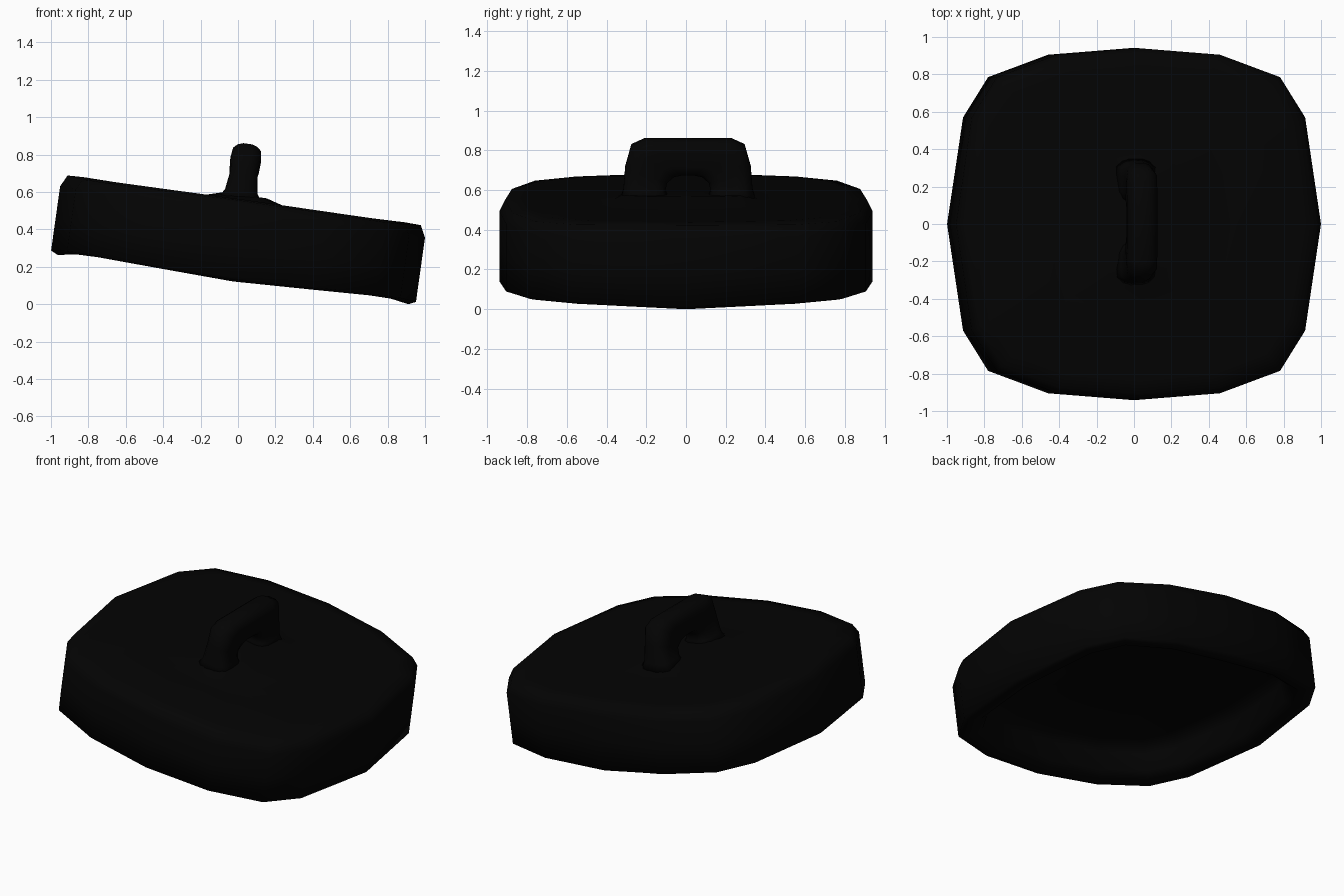
import bpy, bmesh, math

if "Cube" in bpy.data.objects:
    bpy.data.objects.remove(bpy.data.objects["Cube"])

TILT = math.radians(8)
mat = bpy.data.materials.new("black_glaze")
mat.diffuse_color = (0.001, 0.001, 0.001, 1)
mat.use_nodes = True
mat.node_tree.nodes["Principled BSDF"].inputs["Base Color"].default_value = mat.diffuse_color


def finish(name, bm):
    bmesh.ops.recalc_face_normals(bm, faces=bm.faces[:])
    me = bpy.data.meshes.new(name)
    bm.to_mesh(me)
    bm.free()
    me.materials.append(mat)
    for p in me.polygons:
        p.use_smooth = True
    ob = bpy.data.objects.new(name, me)
    bpy.context.collection.objects.link(ob)
    ob.location.z = 0.32
    ob.rotation_euler.y = TILT
    return ob


def bridge(bm, rings):
    for a, b in zip(rings, rings[1:]):
        n = len(a)
        for i in range(n):
            bm.faces.new((a[i], a[(i + 1) % n], b[(i + 1) % n], b[i]))


# Lid shell: rounded-square outline, mirrored from one quadrant
quad = [(0.985, 0), (0.90, 0.57), (0.765, 0.785), (0.44, 0.905), (0, 0.94)]
half = quad + [(-x, y) for x, y in quad[-2::-1]]
outline = half + [(x, -y) for x, y in half[-2:0:-1]]

# (x scale, y scale, height, corner lift, sag along the two long sides),
# from the mound under the handle, over the wall, into the hollow underside
levels = [(0.12, 0.33, 0.265, 0, 0), (0.21, 0.38, 0.239, 0, 0), (0.5, 0.5, 0.234, 0, 0),
          (0.88, 0.88, 0.241, -0.003, 0), (0.968, 0.968, 0.238, -0.010, 0.004),
          (1.0, 1.0, 0.175, -0.005, 0), (1.0, 1.0, 0, 0, 0), (1.0, 1.0, -0.172, 0.012, 0.008),
          (0.962, 0.962, -0.19, 0.022, 0.010), (0.90, 0.90, -0.18, 0.018, 0.008),
          (0.86, 0.86, -0.14, 0.01, 0.004), (0.84, 0.84, -0.03, 0, 0),
          (0.81, 0.81, 0.015, 0, 0), (0.72, 0.72, 0.035, 0, 0), (0.4, 0.4, 0.04, 0, 0)]
bm = bmesh.new()
rings = []
for sx, sy, z, lift, sag in levels:
    rings.append([bm.verts.new((x * sx, y * sy, z + lift * math.sin(2 * math.atan2(y, x)) ** 2
                                - sag * (1 - (x / 0.985) ** 2))) for x, y in outline])
bridge(bm, rings)
for ring, z in ((rings[0], 0.26), (rings[-1], 0.04)):
    c = bm.verts.new((0, 0, z))
    for i in range(len(ring)):
        bm.faces.new((ring[i], ring[(i + 1) % len(ring)], c))
finish("lid_shell", bm)

# Arched handle: sections (outer y, outer z, inner y, inner z, half width), mirrored
sec = [(0.34, 0.235, 0.09, 0.235, 0.12), (0.325, 0.285, 0.115, 0.275, 0.088),
       (0.316, 0.40, 0.105, 0.32, 0.075), (0.285, 0.51, 0.07, 0.35, 0.083),
       (0.22, 0.54, 0.03, 0.358, 0.08)]
sec += [(-a, b, -c, d, w) for a, b, c, d, w in sec[::-1]]
prof = [(0, 0.3), (0.05, 0.65), (0.17, 0.95), (0.35, 1), (0.75, 0.95), (0.93, 0.75), (1, 0.4)]
prof += [(t, -w) for t, w in prof[::-1]]
bm = bmesh.new()
rings = []
for oy, oz, iy, iz, hw in sec:
    rings.append([bm.verts.new((-0.022 + w * hw, 0.01 + oy + (iy - oy) * t, oz + (iz - oz) * t))
                  for t, w in prof])
bridge(bm, rings)
bm.faces.new(rings[0])
bm.faces.new(rings[-1][::-1])
finish("handle", bm)
